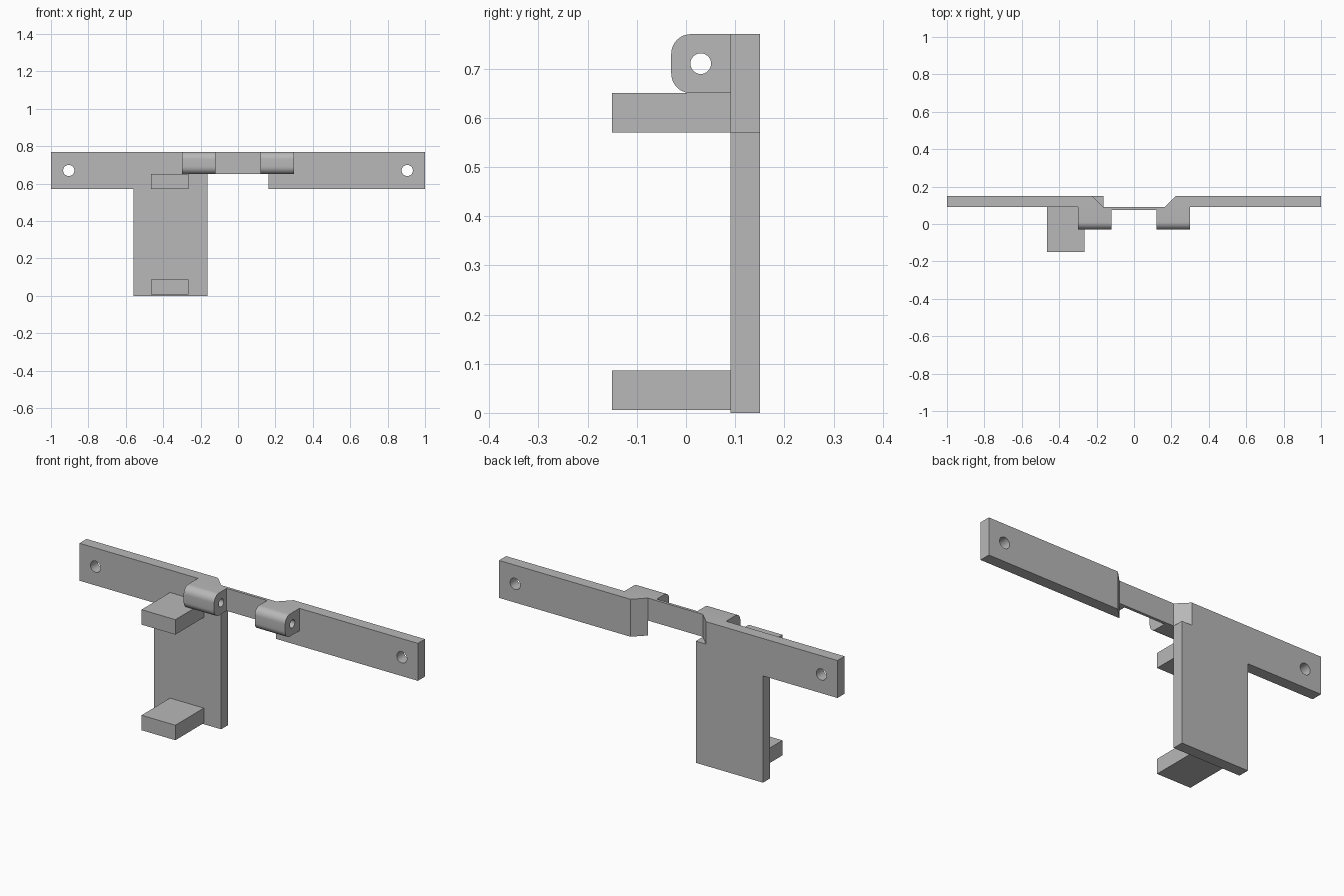
import bpy, bmesh, math
from mathutils import Vector

cube = bpy.data.objects.get("Cube")
if cube:
    bpy.data.objects.remove(cube, do_unlink=True)

grey = bpy.data.materials.new("plain grey")
grey.use_nodes = True
grey.diffuse_color = (0.48, 0.48, 0.48, 1)
grey.node_tree.nodes["Principled BSDF"].inputs["Base Color"].default_value = grey.diffuse_color


def prism(name, outline, axis, lo, hi):
    """Extrude a closed 2D outline along the given axis from lo to hi."""
    def place(a, b, c):
        return {"x": (c, a, b), "y": (a, c, b), "z": (a, b, c)}[axis]
    bm = bmesh.new()
    face = bm.faces.new([bm.verts.new(place(a, b, lo)) for a, b in outline])
    grown = bmesh.ops.extrude_face_region(bm, geom=[face])["geom"]
    bmesh.ops.translate(bm, vec=Vector(place(0, 0, hi - lo)),
                        verts=[v for v in grown if isinstance(v, bmesh.types.BMVert)])
    bmesh.ops.recalc_face_normals(bm, faces=bm.faces)
    mesh = bpy.data.meshes.new(name)
    bm.to_mesh(mesh)
    bm.free()
    mesh.materials.append(grey)
    obj = bpy.data.objects.new(name, mesh)
    bpy.context.collection.objects.link(obj)
    return obj


def rect(a0, a1, b0, b1):
    return [(a0, b0), (a1, b0), (a1, b1), (a0, b1)]


def arc(a, b, radius, start, end, steps):
    angles = [math.radians(start + (end - start) * i / steps) for i in range(steps + 1)]
    return [(a + radius * math.cos(t), b + radius * math.sin(t)) for t in angles]


def circle(a, b, radius):
    return arc(a, b, radius, 0, 360, 32)[:-1]


def activate(obj):
    bpy.ops.object.select_all(action="DESELECT")
    obj.select_set(True)
    bpy.context.view_layer.objects.active = obj


def cut(obj, cutter):
    """Subtract the cutter from the part, then discard the cutter."""
    mod = obj.modifiers.new("cut", "BOOLEAN")
    mod.operation = "DIFFERENCE"
    mod.solver = "EXACT"
    mod.object = cutter
    activate(obj)
    bpy.ops.object.modifier_apply(modifier=mod.name)
    bpy.data.objects.remove(cutter, do_unlink=True)


def smooth(obj):
    activate(obj)
    bpy.ops.object.shade_smooth_by_angle(angle=math.radians(30))


FRONT, BACK = 0.09, 0.15      # thickness of the plates
LOW, MID, TOP = 0.57, 0.65, 0.77

# Right plate: arm and hanging panel in one piece, bevelled at the top inner corner
right_plate = prism("right_arm_and_panel", [
    (-1, LOW), (-0.56, LOW), (-0.56, 0), (-0.163, 0), (-0.163, TOP), (-1, TOP)],
    "y", FRONT, BACK)
cut(right_plate, prism("bevel_cutter", [(-0.243, 0.17), (-0.143, 0.07), (-0.1, 0.17)],
                       "z", MID, TOP + 0.1))

# Left arm with bevelled inner end
left_arm = prism("left_arm", [(0.163, FRONT), (1, FRONT), (1, BACK), (0.223, BACK)],
                 "z", LOW, TOP)

# Screw holes
for plate, x in ((right_plate, -0.905), (left_arm, 0.905)):
    cut(plate, prism("hole_cutter", circle(x, 0.67, 0.03), "y", 0, 0.3))
    smooth(plate)

# Thin strip joining the two lugs
prism("bridge_strip", rect(-0.12, 0.12, 0.075, FRONT), "z", MID, TOP)

# Rounded pivot lugs with pin holes
R = 0.04
lug_outline = ([(FRONT, MID), (FRONT, TOP)]
               + arc(-0.03 + R, TOP - R, R, 90, 180, 10)
               + arc(-0.03 + R, MID + R, R, 180, 270, 10))
for name, x in (("right_lug", -0.30), ("left_lug", 0.12)):
    lug = prism(name, lug_outline, "x", x, x + 0.18)
    cut(lug, prism("pin_cutter", circle(0.03, 0.71, 0.021), "x", x - 0.1, x + 0.3))
    smooth(lug)

# Forward tabs on the panel
for name, z in (("upper_tab", LOW), ("lower_tab", 0.006)):
    prism(name, rect(-0.465, -0.265, -0.15, FRONT), "z", z, z + 0.08)
